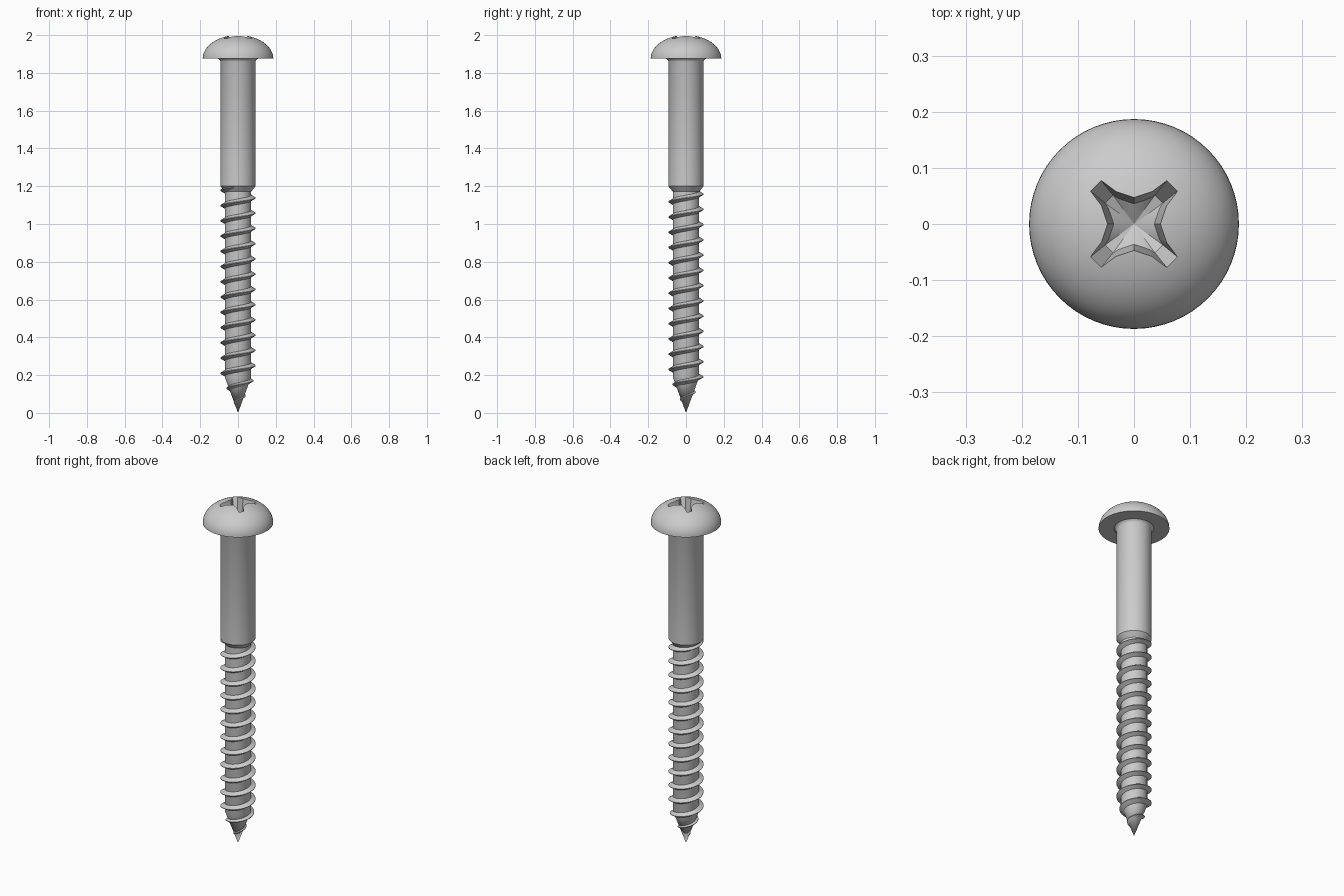
import bpy, bmesh, math
from math import sin, cos, pi

if "Cube" in bpy.data.objects:
    bpy.data.objects.remove(bpy.data.objects["Cube"])

SEG = 64
PITCH = 0.0807


def make_object(name, bm):
    bmesh.ops.recalc_face_normals(bm, faces=bm.faces[:])
    mesh = bpy.data.meshes.new(name)
    bm.to_mesh(mesh)
    bm.free()
    ob = bpy.data.objects.new(name, mesh)
    bpy.context.collection.objects.link(ob)
    return ob


def loft(bm, rings, closed=True):
    """Bridge consecutive vertex rings of equal length with quads."""
    for a, b in zip(rings, rings[1:]):
        n = len(a)
        for i in range(n):
            j = (i + 1) % n
            bm.faces.new((a[i], a[j], b[j], b[i]))


def fan(bm, ring, point):
    tip = bm.verts.new(point)
    for i in range(len(ring)):
        bm.faces.new((ring[i], ring[(i + 1) % len(ring)], tip))


def lathe(name, profile, bottom, top):
    bm = bmesh.new()
    rings = [[bm.verts.new((r * cos(2 * pi * i / SEG), r * sin(2 * pi * i / SEG), z))
              for i in range(SEG)] for r, z in profile]
    loft(bm, rings)
    fan(bm, rings[0], (0, 0, bottom))
    fan(bm, rings[-1], (0, 0, top))
    return make_object(name, bm)


def finish(ob):
    bpy.ops.object.select_all(action='DESELECT')
    ob.select_set(True)
    bpy.context.view_layer.objects.active = ob
    bpy.ops.object.shade_smooth_by_angle(angle=math.radians(30))


# Body: pointed tip, threaded core, shank and domed head
profile = [(0.07, 0.19), (0.07, 1.172), (0.093, 1.2), (0.093, 1.86),
           (0.097, 1.869), (0.105, 1.875)]
profile += [(0.187 * cos(a), 1.875 + 0.125 * sin(a))
            for a in (pi / 2 * k / 16 for k in range(16))]
body = lathe("screw_body", profile, 0.0, 2.0)


# Cross recess cutter: tapered star with a conical floor
def star(tip, tip_half, notch, notch_half, valley):
    quarter = [(tip, -tip_half), (tip, tip_half), (notch, notch_half)]
    points = []
    for q in range(4):
        a = pi / 4 + q * pi / 2
        points += [(u * cos(a) - v * sin(a), u * sin(a) + v * cos(a)) for u, v in quarter]
        b = a + pi / 4
        points.append((valley * cos(b), valley * sin(b)))
        c = a + pi / 2
        points.append((notch * cos(c) + notch_half * sin(c),
                       notch * sin(c) - notch_half * cos(c)))
    return points


bm = bmesh.new()
levels = [(star(0.063, 0.010, 0.052, 0.0125, 0.036), 1.91),
          (star(0.109, 0.0145, 0.066, 0.0195, 0.049), 2.01)]
rings = [[bm.verts.new((x, y, z)) for x, y in pts] for pts, z in levels]
loft(bm, rings)
fan(bm, rings[0], (0, 0, 1.885))
bm.faces.new(rings[-1])
cutter = make_object("recess_cutter", bm)
cutter.hide_render = True

cut = body.modifiers.new("recess", 'BOOLEAN')
cut.operation = 'DIFFERENCE'
cut.solver = 'EXACT'
cut.object = cutter
bpy.context.view_layer.objects.active = body
bpy.ops.object.modifier_apply(modifier=cut.name)
bpy.data.objects.remove(cutter)
finish(body)

# Thread: triangular section swept up a right-hand helix, fading into the tip
bm = bmesh.new()
z0, z1, steps = 0.045, 1.195, 48
count = int((z1 - z0) / PITCH * steps)
rings = []
for i in range(count + 1):
    z = z0 + PITCH * i / steps
    a = pi + 2 * pi * (z - 0.21) / PITCH
    core = 0.07 * min(1, z / 0.19)
    fade = min(1, (z - z0 + 0.01) / 0.16)
    half = 0.006 + 0.015 * fade
    crest = core + 0.023 * fade
    inner = core * 0.85
    section = [(inner, -half), (crest, -0.0015), (crest, 0.0015), (inner, half)]
    rings.append([bm.verts.new((r * cos(a), r * sin(a), z + dz)) for r, dz in section])
loft(bm, rings)
bm.faces.new(rings[0])
bm.faces.new(rings[-1])
finish(make_object("thread", bm))
